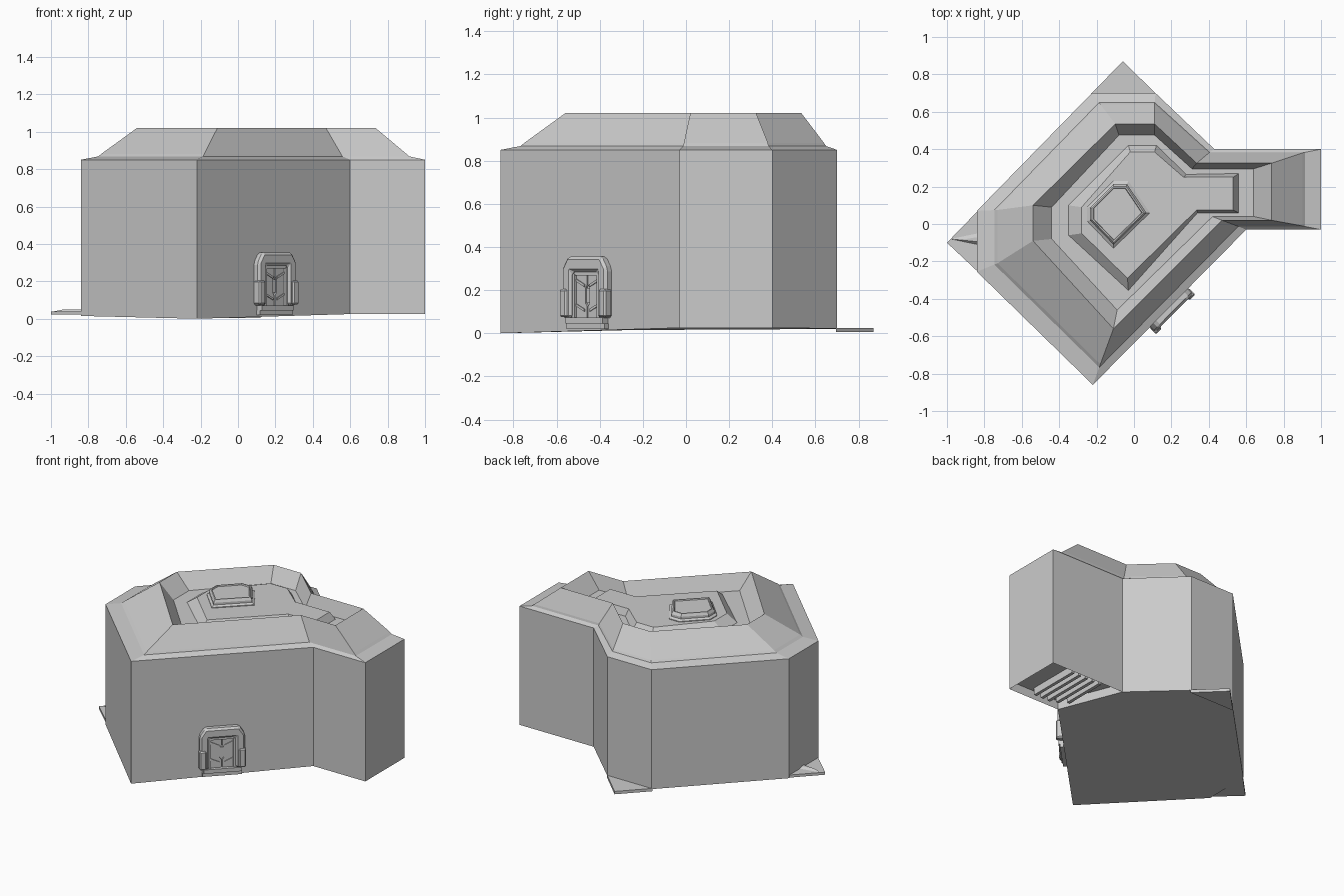
import bpy, bmesh, math
from mathutils import Vector, Matrix

if "Cube" in bpy.data.objects:
    bpy.data.objects.remove(bpy.data.objects["Cube"])


def make(name, bm, bevel=0.0):
    bmesh.ops.recalc_face_normals(bm, faces=bm.faces[:])
    me = bpy.data.meshes.new(name)
    bm.to_mesh(me)
    bm.free()
    ob = bpy.data.objects.new(name, me)
    bpy.context.collection.objects.link(ob)
    if bevel:
        m = ob.modifiers.new("chamfer", 'BEVEL')
        m.width, m.segments, m.limit_method = bevel, 1, 'ANGLE'
    return ob


def add_rings(bm, rings):
    """Join successive closed rings of points with quads."""
    vs = [[bm.verts.new(p) for p in r] for r in rings]
    for a, b in zip(vs, vs[1:]):
        for i in range(len(a)):
            j = (i + 1) % len(a)
            bm.faces.new((a[i], a[j], b[j], b[i]))
    return vs


def flat(pts, z):
    return [(x, y, z) for x, y in pts]


def mix(a, b, t):
    return [(p[0] + (q[0] - p[0]) * t, p[1] + (q[1] - p[1]) * t) for p, q in zip(a, b)]


def solid(name, rings, bevel=0.0):
    bm = bmesh.new()
    vs = add_rings(bm, rings)
    bm.faces.new(vs[0])
    bm.faces.new(vs[-1])
    return make(name, bm, bevel)


# Plan outlines: wall, ledge, parapet ridge, gutter, deck foot, deck top
wall = [(-.22, -.86), (.60, -.03), (1, -.03), (1, .40), (.43, .40),
        (.115, .70), (-.225, .70), (-.84, .07), (-.84, -.255)]
ledge = [(-.18, -.75), (.55, -.01), (.90, -.01), (.90, .38), (.40, .38),
         (.11, .64), (-.18, .64), (-.73, .075), (-.73, -.21)]
ridge = [(-.11, -.56), (.47, .02), (.735, .02), (.735, .325), (.335, .325),
         (.11, .535), (-.10, .535), (-.54, .10), (-.54, -.09)]
gutter = [(-.09, -.46), (.42, .04), (.64, .04), (.64, .295), (.31, .295),
          (.11, .475), (-.08, .475), (-.44, .09), (-.44, -.08)]
deck_foot = [(-.03, -.355), (.34, .06), (.56, .06), (.56, .27), (.28, .265),
             (.12, .42), (-.03, .42), (-.35, .10), (-.35, -.06)]
deck_top = [(-.035, -.29), (.335, .075), (.53, .075), (.53, .25), (.265, .25),
            (.11, .385), (-.02, .385), (-.28, .09), (-.28, -.05)]
base_z = [0, .025, .025, .025, .025, .022, .02, .02, .015]

# Main building shell: walls, sloped parapet and recessed roof deck
bm = bmesh.new()
rings = [[(x, y, z) for (x, y), z in zip(wall, base_z)], flat(wall, .85),
         flat(mix(wall, ledge, .85), .868), flat(ledge, .882), flat(ridge, 1.02),
         flat(gutter, .92), flat(deck_foot, .92), flat(deck_top, .97)]
vs = add_rings(bm, rings)
bm.faces.new(vs[-1])
b = vs[0]
bm.faces.new([b[0], b[1]] + b[4:])
# Recess under the wing
under = bm.faces.new(b[1:5])
bmesh.ops.inset_region(bm, faces=[under], thickness=.03)
ret = bmesh.ops.extrude_face_region(bm, geom=[under])
bmesh.ops.translate(bm, vec=(0, 0, .06),
                    verts=[g for g in ret['geom'] if isinstance(g, bmesh.types.BMVert)])
bmesh.ops.delete(bm, geom=[under], context='FACES_ONLY')
make("building_shell", bm)

# Slats in the wing recess
for i in range(5):
    x = .58 + i * .055
    y0 = max(0, .06 - i * .04)
    solid("underside_slat_%d" % i,
          [[(x, y0, z), (x + .022, y0, z), (x + .022, .37, z), (x, .37, z)] for z in (.035, .088)])

# Ground plates filling the two cut corners
solid("left_ground_plate", [flat([(-1, -.10), (-.835, -.255), (-.835, .07)], z) for z in (.022, .04)])
solid("left_plate_ridge", [flat([(-.98, -.08), (-.835, -.11), (-.835, -.05)], .04),
                           flat([(-.93, -.085), (-.835, -.095), (-.835, -.07)], .05)])
solid("back_ground_plate", [flat([(-.06, .87), (-.23, .695), (.12, .695)], z) for z in (.005, .025)])

# Roof hatch with a shallow rim
hatch = [(-.25, .09), (-.11, .23), (-.03, .23), (.085, .06), (-.11, -.13), (-.25, .015)]
mid = [(-.10, .06)] * 6
solid("roof_hatch", [flat(mix(hatch, mid, t), z) for t, z in
                     ((0, .965), (0, .975), (.1, .985), (.1, 1.0), (.17, 1.018),
                      (.22, 1.018), (.24, 1.01))])

# Door assembly, built in wall coordinates: u along the wall, n outward
U = Vector((.703, .711, 0))
N = Vector((.711, -.703, 0))
ORIGIN = Vector((.187, -.448, 0))


def door_part(name, profile, n0, n1, bevel=0.0):
    solid(name, [[ORIGIN + U * u + N * n + Vector((0, 0, z)) for u, z in profile]
                 for n in (n0, n1)], bevel)


def box(u0, u1, z0, z1):
    return [(u0, z0), (u1, z0), (u1, z1), (u0, z1)]


half = [(.145, .07), (.145, .30), (.11, .355)]
inner = [(.085, .285), (.085, .07)]
arch = half + [(-u, z) for u, z in half[::-1]]
arch += [(-u, z) for u, z in inner[::-1]] + inner
door_part("door_frame", arch, -.02, .04, .013)
door_part("door_sill", box(-.12, .12, .045, .072), -.02, .035)
door_part("door_step", box(-.125, .125, .02, .045), -.02, .025)
door_part("door_header", box(-.085, .085, .268, .29), -.01, .022)
for s, side in ((1, "right"), (-1, "left")):
    door_part(side + "_jamb_block", box(*sorted((s * .105, s * .15)), .075, .205), .0, .05, .008)
    door_part(side + "_jamb_liner", box(*sorted((s * .072, s * .09)), .07, .275), -.01, .025)
    leaf = [(.003, .07), (.074, .07), (.074, .27), (.003, .27),
            (.003, .225), (.014, .21), (.014, .14), (.003, .125)]
    door_part(side + "_door_leaf", [(s * u, z) for u, z in leaf], -.01, .012)
    for k, z in enumerate((.10, .215)):
        door_part("%s_leaf_brace_%d" % (side, k),
                  [(s * .016, z), (s * .07, z + .025), (s * .07, z + .037), (s * .016, z + .012)],
                  .0, .018)
door_part("door_lock_plate", box(-.014, .014, .14, .21), -.01, .006)
